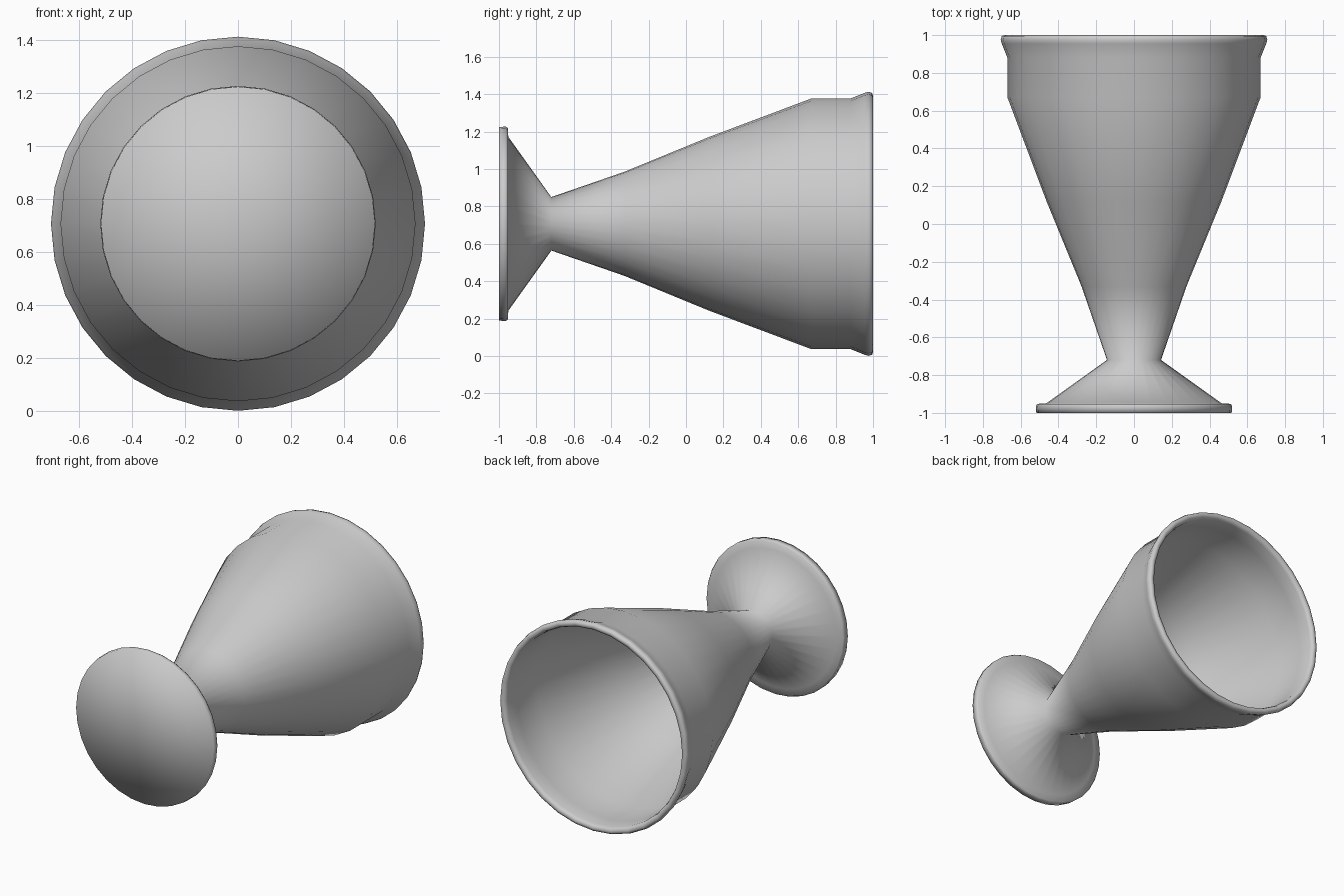
import bpy, bmesh
from math import sin, cos, tau

if "Cube" in bpy.data.objects:
    bpy.data.objects.remove(bpy.data.objects["Cube"])

SEGMENTS = 32
AXIS_Z = 0.707

# (y, radius): foot base, foot, stem, outer bowl, rolled rim, then thin inner bowl
PROFILE = [
    (-1.0, 0), (-1.0, 0.517), (-0.965, 0.52), (-0.952, 0.512),
    (-0.95, 0.465), (-0.72, 0.143), (-0.33, 0.278), (0.12, 0.463),
    (0.67, 0.67), (0.88, 0.67), (0.955, 0.70), (0.975, 0.706),
    (0.995, 0.70), (1.0, 0.685), (0.995, 0.668), (0.975, 0.66),
    (0.88, 0.657), (0.665, 0.656), (0.12, 0.448), (-0.33, 0.263),
    (-0.69, 0.138), (-0.70, 0),
]


def lathe(name, profile, segments):
    """Revolve a profile around the horizontal y axis."""
    bm = bmesh.new()
    rings = []
    for y, r in profile:
        count = segments if r > 0 else 1
        rings.append([bm.verts.new((r * sin(tau * i / segments), y,
                                    AXIS_Z + r * cos(tau * i / segments)))
                      for i in range(count)])
    for a, b in zip(rings, rings[1:]):
        for i in range(segments):
            j = (i + 1) % segments
            quad = [a[i % len(a)], a[j % len(a)], b[j % len(b)], b[i % len(b)]]
            bm.faces.new(list(dict.fromkeys(quad)))
    bmesh.ops.recalc_face_normals(bm, faces=bm.faces)
    for f in bm.faces:
        f.smooth = True
    mesh = bpy.data.meshes.new(name)
    bm.to_mesh(mesh)
    bm.free()
    obj = bpy.data.objects.new(name, mesh)
    bpy.context.collection.objects.link(obj)
    return obj


# Goblet lying on its side, foot to the front and open bowl to the back
lathe("goblet", PROFILE, SEGMENTS)
